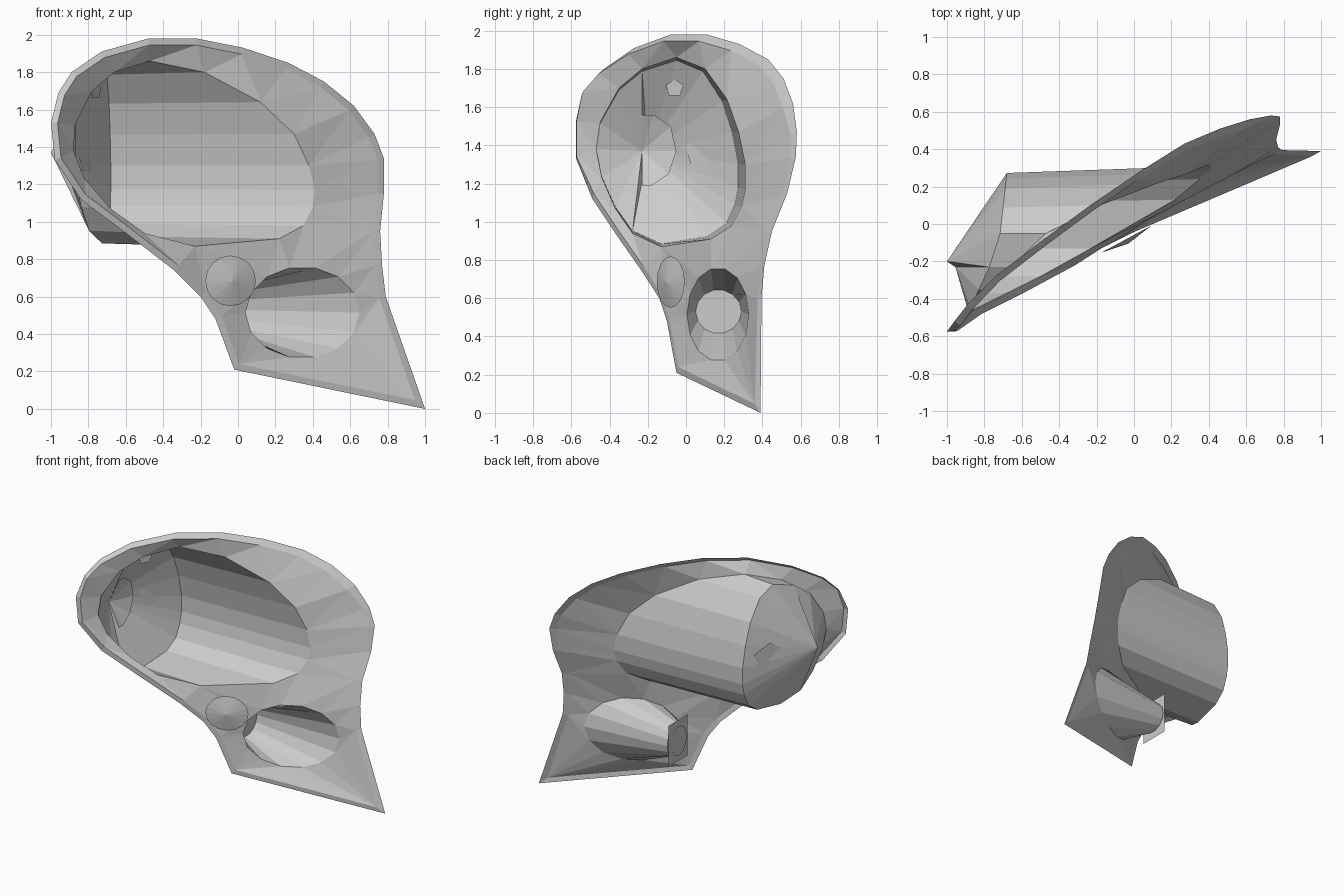
import bpy, bmesh, math
from mathutils import Vector

if "Cube" in bpy.data.objects:
    bpy.data.objects.remove(bpy.data.objects["Cube"])


def make(name, verts, faces):
    bm = bmesh.new()
    vs = [bm.verts.new(v) for v in verts]
    for f in faces:
        bm.faces.new([vs[i] for i in f])
    return finish(name, bm)


def finish(name, bm):
    bmesh.ops.recalc_face_normals(bm, faces=bm.faces)
    me = bpy.data.meshes.new(name)
    bm.to_mesh(me)
    bm.free()
    ob = bpy.data.objects.new(name, me)
    bpy.context.collection.objects.link(ob)
    return ob


def loft(name, a, b):
    """Quad wall between two closed rings."""
    n = len(a)
    return make(name, a + b, [(i, (i + 1) % n, n + (i + 1) % n, n + i) for i in range(n)])


def fan(name, apex, pts, closed=False):
    n = len(pts)
    return make(name, [apex] + pts,
                [(0, i + 1, (i + 1) % n + 1) for i in range(n if closed else n - 1)])


# Outer outline of the face plate, clockwise seen from the front
outer = [Vector(p) for p in (
    (-1, -.575, 1.53), (-.96, -.52, 1.69), (-.89, -.43, 1.80), (-.73, -.27, 1.91),
    (-.48, -.08, 1.98), (-.22, .11, 1.98), (.03, .28, 1.93), (.27, .43, 1.85),
    (.46, .51, 1.75), (.62, .56, 1.62), (.73, .58, 1.47), (.78, .575, 1.34),
    (.78, .53, 1.15), (.76, .45, .95), (.77, .41, .77), (.79, .395, .60),
    (1, .39, 0), (-.02, -.05, .21), (-.12, -.10, .48), (-.20, -.14, .60),
    (-.34, -.23, .74), (-.60, -.37, .94), (-.84, -.49, 1.12), (-.98, -.575, 1.33))]

# Opening of the large lamp bucket
big = [Vector(p) for p in (
    (-.88, -.47, 1.38), (-.87, -.45, 1.52), (-.78, -.35, 1.70), (-.66, -.23, 1.80),
    (-.47, -.05, 1.86), (-.18, .10, 1.80), (.12, .215, 1.64), (.30, .275, 1.47),
    (.38, .31, 1.30), (.41, .31, 1.17), (.40, .29, 1.08), (.35, .24, .98),
    (.22, .13, .91), (-.23, -.13, .87), (-.50, -.28, .94), (-.68, -.37, 1.07),
    (-.82, -.44, 1.23))]

# Opening of the small lamp bucket
small, small_back = [], []
for i in range(14):
    t = math.tau * i / 14
    c, s = math.cos(t), math.sin(t)
    x = .345 + .305 * c
    small.append(Vector((x, .53 * (x - .03), .515 + .245 * s)))
    small_back.append(Vector((-.04, .17 + .12 * c, .53 + .115 * s)))


def inset(ring, d):
    """Offset inward, following the sweep of the plate; further forward at the top."""
    out = []
    for i, p in enumerate(ring):
        q, r = ring[i - 1], ring[(i + 1) % len(ring)]
        n = [Vector((v.z, 0, -v.x)).normalized() for v in (p - q, r - p)]
        o = (n[0] + n[1]) * d / (1 + n[0].dot(n[1]))
        o.y = .5 * o.x - (.04 if p.z > 1.6 else .015 if p.z > 1.2 else .003)
        out.append(p + o)
    return out


# Face plate: flat fill with two openings, then pushed to its swept depth
inner = inset(outer, .035)
bm = bmesh.new()
depth, edges = [], []
for ring in (inner, big, small):
    vs = [bm.verts.new((p.x, 0, p.z)) for p in ring]
    depth += list(zip(vs, [p.y for p in ring]))
    edges += [bm.edges.new((vs[i - 1], vs[i])) for i in range(len(vs))]
bmesh.ops.triangle_fill(bm, edges=edges, use_beauty=True, normal=(0, -1, 0))
for v, y in depth:
    v.co.y = y
finish("face_plate", bm)
loft("plate_rim", outer, inner)


# Large bucket running toward -x
def back(p):
    y = p.y * .88 if p.y > 0 else p.y
    x = -.71 + .11 * y if y > -.12 else -.723 + (y + .12) * .46
    return Vector((min(x, p.x - .005), y, 1.37 + (p.z - 1.37) * .97))


big_back = [back(p) for p in big]
loft("large_bucket", big, big_back)

# Bucket end: two conical fans with offset tips, joined by narrow webs
tip_a, tip_b = Vector((-1, -.2, 1.37)), Vector((-.955, -.23, 1.37))
fan("bucket_end_outer", tip_a, big_back[3:15])
fan("bucket_end_inner", tip_b, big_back[14:] + big_back[:4])
make("bucket_end_webs", [tip_a, tip_b, big_back[3], big_back[14]], [(0, 1, 2), (1, 0, 3)])
fan("bucket_end_centre", tip_b,
    [Vector(p) for p in ((-.87, -.23, 1.56), (-.87, -.17, 1.56), (-.87, -.08, 1.50),
                         (-.87, -.05, 1.37), (-.87, -.09, 1.25), (-.87, -.18, 1.19),
                         (-.87, -.23, 1.19))])

# Five-sided bulb seats lying on the bucket end
for k, (x, y, z, r) in enumerate(((-.795, .10, 1.36, .11), (-.76, -.06, 1.70, .048))):
    pts = [(x + .6 * r * math.sin(a), y + r * math.sin(a), z + r * math.cos(a))
           for a in (math.tau * i / 5 for i in range(5))]
    make(f"bulb_seat_{k + 1}", pts, [tuple(range(5))])

# Small bucket with end disc and rear flange
loft("small_bucket", small, small_back)
make("small_bucket_end", small_back, [tuple(range(14))])
make("small_flange", [(-.05, .05, .37), (-.05, .29, .37), (-.05, .29, .69), (-.05, .05, .69)],
     [(0, 1, 2, 3)])
make("flange_disc", [(-.058, .17 + (p.y - .17) * .8, p.z) for p in small_back],
     [tuple(range(14))])

# Shallow round marker on the front of the plate
rim = []
for i in range(16):
    t = math.tau * i / 16
    rim.append(Vector((-.04 + .135 * math.cos(t), -.08 + .073 * math.cos(t),
                       .685 + .135 * math.sin(t))))
fan("round_marker", Vector((-.03, -.105, .685)), rim, True)
